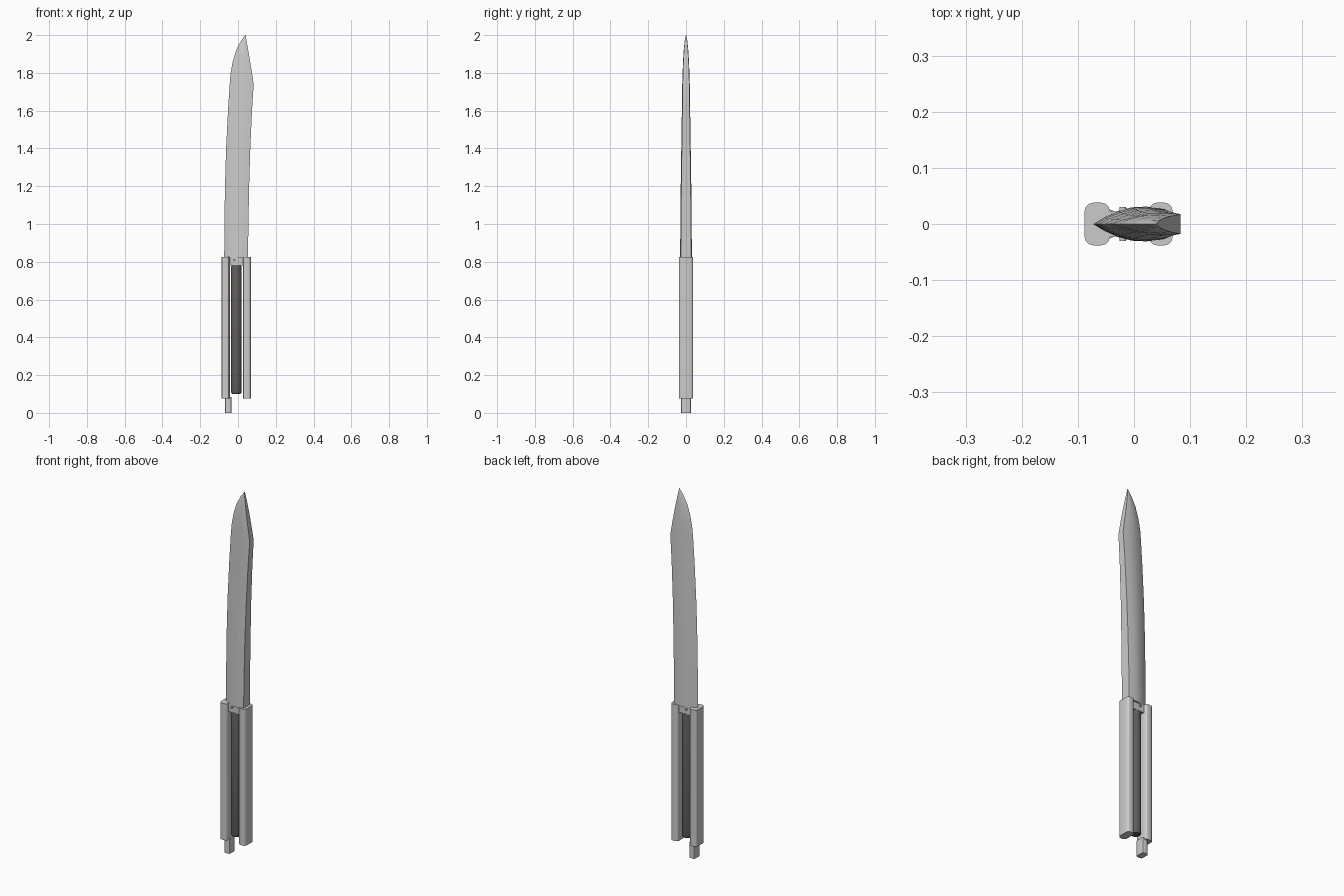
import bpy, bmesh, math

if "Cube" in bpy.data.objects:
    bpy.data.objects.remove(bpy.data.objects["Cube"])


def finish(bm, name, angle=30):
    bmesh.ops.recalc_face_normals(bm, faces=bm.faces)
    me = bpy.data.meshes.new(name)
    bm.to_mesh(me)
    bm.free()
    ob = bpy.data.objects.new(name, me)
    bpy.context.collection.objects.link(ob)
    bpy.ops.object.select_all(action='DESELECT')
    ob.select_set(True)
    bpy.context.view_layer.objects.active = ob
    bpy.ops.object.shade_smooth_by_angle(angle=math.radians(angle))
    return ob


def rounded_bar(name, x0, x1, half_y, z0, z1, radius, segments=3):
    """Upright bar with its four long edges rounded."""
    bm = bmesh.new()
    bmesh.ops.create_cube(bm, size=1)
    for v in bm.verts:
        v.co = ((x0 + x1) / 2 + v.co.x * (x1 - x0),
                v.co.y * 2 * half_y,
                (z0 + z1) / 2 + v.co.z * (z1 - z0))
    long_edges = [e for e in bm.edges
                  if abs(e.verts[0].co.z - e.verts[1].co.z) > 0.01]
    bmesh.ops.bevel(bm, geom=long_edges, offset=radius, segments=segments,
                    profile=0.5, affect='EDGES')
    return finish(bm, name)


def loft(bm, rings):
    rows = [[bm.verts.new(p) for p in ring] for ring in rings]
    n = len(rows[0])
    for a, b in zip(rows, rows[1:]):
        for i in range(n):
            j = (i + 1) % n
            bm.faces.new((a[i], a[j], b[j], b[i]))
    bm.faces.new(rows[0])
    bm.faces.new(rows[-1])


# Blade: sharp edge on the left, flat spine on the right
stations = [  # z, edge x, spine x, half thickness
    (0.82, -0.073, 0.053, 0.031), (1.00, -0.072, 0.055, 0.030),
    (1.20, -0.069, 0.059, 0.028), (1.40, -0.063, 0.065, 0.025),
    (1.60, -0.053, 0.074, 0.022), (1.74, -0.044, 0.083, 0.020),
    (1.80, -0.039, 0.074, 0.018), (1.86, -0.028, 0.064, 0.016),
    (1.92, -0.010, 0.054, 0.012), (1.97, 0.016, 0.045, 0.007),
    (2.00, 0.039, 0.041, 0.001)]
section = [(0.15, 0.38), (0.35, 0.75), (0.55, 0.96), (0.75, 1.0), (1.0, 0.88)]
rings = []
for z, xe, xs, t in stations:
    side = [(xe + u * (xs - xe), v * t, z) for u, v in section]
    rings.append([(xe, 0, z)] + side + [(x, -y, z) for x, y, z in reversed(side)])
bm = bmesh.new()
loft(bm, rings)
finish(bm, "blade", 35)

# Tang between the handles, with its stop pin
rounded_bar("tang", -0.05, 0.04, 0.022, 0.78, 0.825, 0.004, 1)
bm = bmesh.new()
bmesh.ops.create_cone(bm, cap_ends=True, segments=12, radius1=0.006,
                      radius2=0.006, depth=0.06)
for v in bm.verts:
    v.co = (-0.02 + v.co.x, v.co.z, 0.81 + v.co.y)
finish(bm, "stop_pin")

# Two handles and the latch under the left one
for name, x0, x1 in (("left_handle", -0.088, -0.043), ("right_handle", 0.026, 0.069)):
    rounded_bar(name, x0, x1, 0.038, 0.075, 0.825, 0.015)
rounded_bar("latch", -0.069, -0.034, 0.026, 0.0, 0.085, 0.009, 2)

# Dark rod in the gap, with rounded ends
dark = bpy.data.materials.new("dark_grey")
dark.diffuse_color = (0.12, 0.11, 0.10, 1)
dark.use_nodes = True
dark.node_tree.nodes["Principled BSDF"].inputs["Base Color"].default_value = dark.diffuse_color
bm = bmesh.new()
loft(bm, [[(-0.009 + r * math.cos(a), r * math.sin(a), z)
           for a in [2 * math.pi * k / 24 for k in range(24)]]
          for z, r in ((0.10, 0.022), (0.105, 0.026), (0.115, 0.028),
                       (0.77, 0.028), (0.782, 0.025))])
finish(bm, "centre_rod").data.materials.append(dark)
